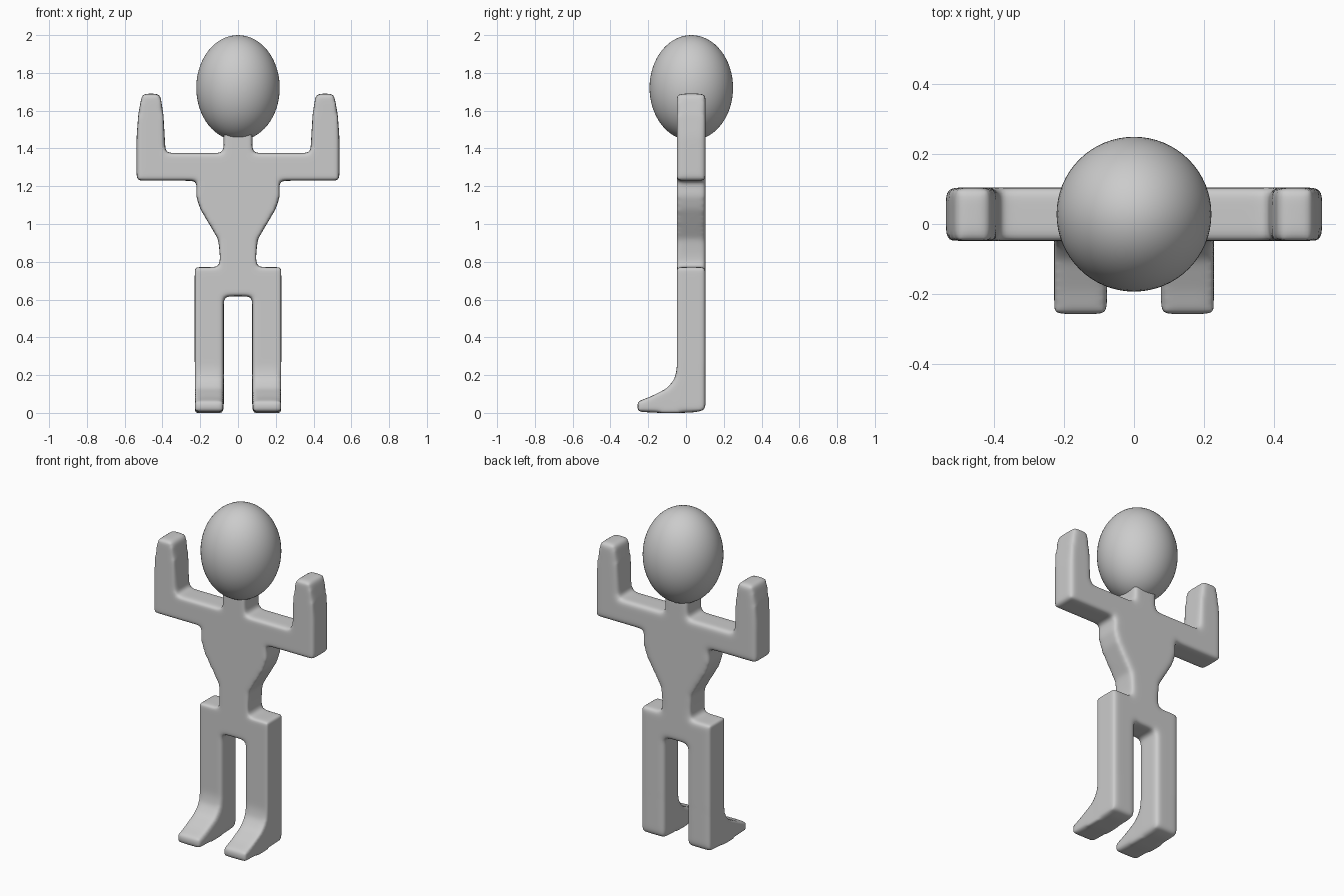
import bpy, bmesh
from mathutils import Vector

if "Cube" in bpy.data.objects:
    bpy.data.objects.remove(bpy.data.objects["Cube"])

CY = 0.028  # depth centre of the figure


def prism(bm, pts, offset):
    """Close a polygon and extrude it into a solid."""
    face = bm.faces.new([bm.verts.new(p) for p in pts])
    ext = bmesh.ops.extrude_face_region(bm, geom=[face], use_keep_orig=True)
    verts = [v for v in ext["geom"] if isinstance(v, bmesh.types.BMVert)]
    bmesh.ops.translate(bm, verts=verts, vec=Vector(offset))


bm = bmesh.new()

# Body: front outline of neck, raised arm, torso, waist, hip and leg, mirrored
half = [(0.076, 1.50), (0.076, 1.376), (0.383, 1.376), (0.395, 1.58), (0.412, 1.69),
        (0.508, 1.69), (0.528, 1.58), (0.537, 1.46), (0.537, 1.229), (0.215, 1.229),
        (0.223, 1.15), (0.20, 1.08), (0.15, 0.995), (0.105, 0.92), (0.096, 0.84),
        (0.096, 0.772), (0.229, 0.772), (0.229, 0.03), (0.075, 0.03), (0.075, 0.617)]
outline = half + [(-x, z) for x, z in reversed(half)]
prism(bm, [(x, CY - 0.076, z) for x, z in outline], (0, 0.152, 0))

# Feet: side outline swept across the leg width
foot = [(0.102, 0.25), (0.102, 0.015), (0.04, 0.002), (-0.10, -0.002), (-0.258, 0.006),
        (-0.258, 0.06), (-0.19, 0.085), (-0.10, 0.13), (-0.06, 0.18), (-0.046, 0.25)]
for x0 in (-0.228, 0.076):
    prism(bm, [(x0, y, z) for y, z in foot], (0.152, 0, 0))

bmesh.ops.recalc_face_normals(bm, faces=bm.faces)
bmesh.ops.triangulate(bm, faces=bm.faces)
mesh = bpy.data.meshes.new("body")
bm.to_mesh(mesh)
bm.free()
body = bpy.data.objects.new("body", mesh)
bpy.context.collection.objects.link(body)

# Fuse and soften into one organic skin
remesh = body.modifiers.new("fuse", 'REMESH')
remesh.mode = 'VOXEL'
remesh.voxel_size = 0.012
remesh.use_smooth_shade = True
soften = body.modifiers.new("soften", 'SMOOTH')
soften.factor = 0.5
soften.iterations = 16

# Head: tall ellipsoid
bpy.ops.mesh.primitive_uv_sphere_add(segments=64, ring_count=32, radius=1,
                                     location=(0, CY, 1.721))
head = bpy.context.object
head.name = "head"
head.scale = (0.221, 0.221, 0.279)
bpy.ops.object.shade_smooth()
